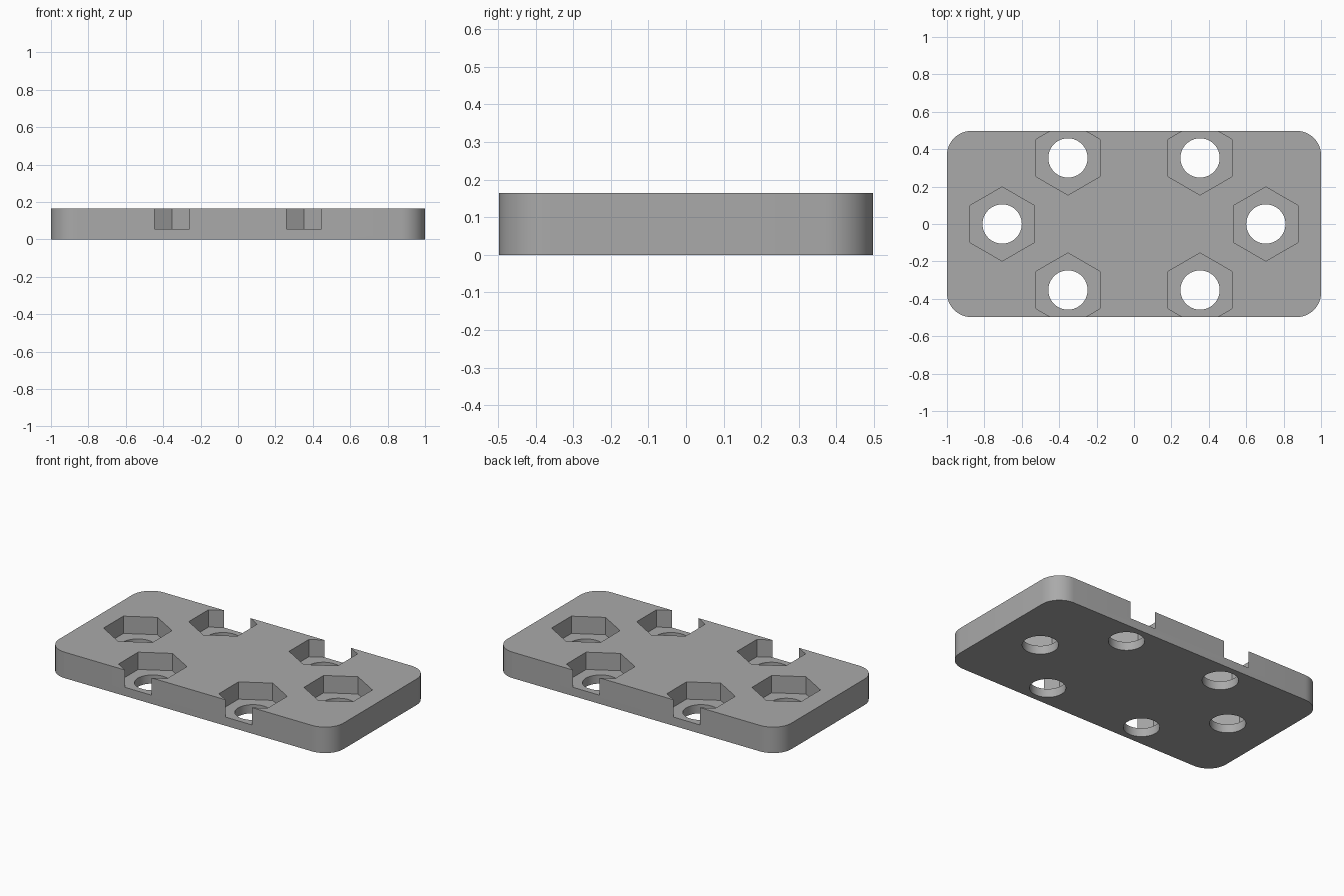
import bpy
import bmesh
from math import radians
from mathutils import Matrix

LENGTH, WIDTH, HEIGHT = 2.0, 0.995, 0.165
CORNER = 0.13
FLOOR = 0.055
HEX_R, HOLE_R = 0.198, 0.105

if "Cube" in bpy.data.objects:
    bpy.data.objects.remove(bpy.data.objects["Cube"], do_unlink=True)

grey = bpy.data.materials.new("plain grey")
grey.use_nodes = True
COLOUR = (0.4, 0.4, 0.4, 1)
grey.diffuse_color = COLOUR
grey.node_tree.nodes["Principled BSDF"].inputs["Base Color"].default_value = COLOUR


def make_object(name, bm):
    mesh = bpy.data.meshes.new(name)
    bm.to_mesh(mesh)
    bm.free()
    mesh.materials.append(grey)
    obj = bpy.data.objects.new(name, mesh)
    bpy.context.collection.objects.link(obj)
    return obj


def prisms(name, centres, radius, sides, bottom, top):
    """One upright prism at each centre, with a corner pointing along y."""
    bm = bmesh.new()
    for x, y in centres:
        place = Matrix.Translation((x, y, (bottom + top) / 2))
        turn = Matrix.Rotation(radians(90 if sides % 4 else 0), 4, "Z")
        # a circle's first corner lies on the y axis in some builds, so measure it
        made = bmesh.ops.create_cone(bm, cap_ends=True, segments=sides, radius1=radius,
                                     radius2=radius, depth=top - bottom)["verts"]
        on_y = any(abs(v.co.x) < 1e-4 for v in made)
        bmesh.ops.transform(bm, verts=made, matrix=place if on_y else place @ turn)
    return make_object(name, bm)


# Plate with rounded upright corners
bm = bmesh.new()
bmesh.ops.create_cube(bm, size=1, matrix=Matrix.Translation((0, 0, HEIGHT / 2))
                      @ Matrix.Diagonal((LENGTH, WIDTH, HEIGHT, 1)))
uprights = [e for e in bm.edges if abs(e.verts[0].co.z - e.verts[1].co.z) > 0.1]
bmesh.ops.bevel(bm, geom=uprights, offset=CORNER, segments=12, profile=0.5, affect="EDGES")
plate = make_object("mounting_plate", bm)

# Ring of six nut pockets and the bolt holes through their floors
centres = [(-0.705, 0), (0.705, 0)]
centres += [(x, y) for x in (-0.353, 0.353) for y in (-0.353, 0.353)]
cutters = [prisms("nut_pocket_cutter", centres, HEX_R, 6, FLOOR, HEIGHT + 0.1),
           prisms("bolt_hole_cutter", centres, HOLE_R, 48, -0.1, HEIGHT + 0.2)]

bpy.context.view_layer.objects.active = plate
for cutter in cutters:
    cut = plate.modifiers.new(cutter.name, "BOOLEAN")
    cut.operation = "DIFFERENCE"
    cut.solver = "EXACT"
    cut.object = cutter
    bpy.ops.object.modifier_apply(modifier=cut.name)
for cutter in cutters:
    bpy.data.objects.remove(cutter, do_unlink=True)

# Smooth round walls, sharp everywhere else
bpy.ops.object.select_all(action="DESELECT")
plate.select_set(True)
bpy.ops.object.shade_smooth_by_angle(angle=radians(30))
